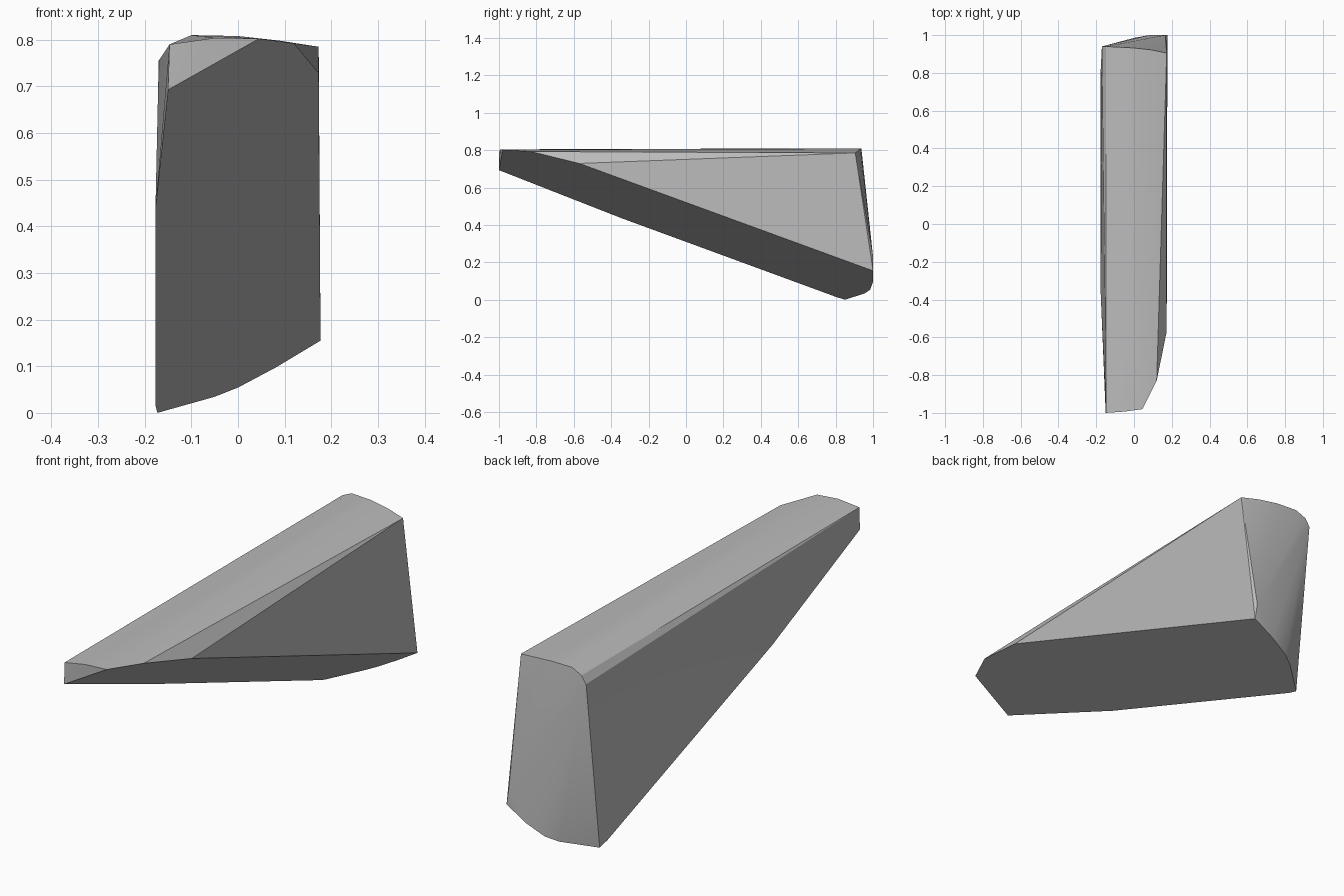
import bpy
import bmesh
import math

default_cube = bpy.data.objects.get("Cube")
if default_cube:
    bpy.data.objects.remove(default_cube, do_unlink=True)


def make_material(name, colour):
    material = bpy.data.materials.new(name)
    material.use_nodes = True
    material.diffuse_color = colour
    shader = next(n for n in material.node_tree.nodes if n.type == "BSDF_PRINCIPLED")
    shader.inputs["Base Color"].default_value = colour
    return material


def on_underside(x, y):
    """Lift an outline point onto the slanted underside plane."""
    return (x, y, 0.155 - 0.367 * (y - 1) + 0.6 * (x - 0.177))


def hull_object(name, points, material):
    """Wrap a closed convex skin around the section points."""
    bm = bmesh.new()
    for point in points:
        bm.verts.new(point)
    hull = bmesh.ops.convex_hull(bm, input=bm.verts[:])
    loose = {v for v in hull["geom_interior"] + hull["geom_unused"]
             if isinstance(v, bmesh.types.BMVert) and not v.link_faces}
    bmesh.ops.delete(bm, geom=list(loose), context="VERTS")
    bmesh.ops.dissolve_limit(bm, angle_limit=math.radians(1),
                             verts=bm.verts[:], edges=bm.edges[:])
    bmesh.ops.recalc_face_normals(bm, faces=bm.faces[:])
    mesh = bpy.data.meshes.new(name)
    bm.to_mesh(mesh)
    bm.free()
    mesh.materials.append(material)
    obj = bpy.data.objects.new(name, mesh)
    bpy.context.collection.objects.link(obj)
    return obj


# Underside outline, from the thin nose round to the rounded heel
underside = [(-0.15, -1), (0.045, -0.98), (0.12, -0.83), (0.173, -0.57),
             (0.177, 1), (0.08, 1), (0, 0.985), (-0.05, 0.957),
             (-0.173, 0.85), (-0.177, 0.8), (-0.177, -0.35)]

# Rounded crown: section at the heel and a flatter one at the nose
heel_crown = [(-0.17, 0.94, 0.755), (-0.147, 0.94, 0.788), (-0.1, 0.937, 0.81),
              (0, 0.932, 0.808), (0.09, 0.922, 0.798), (0.173, 0.905, 0.785)]
nose_crown = [(-0.147, -1, 0.79), (-0.05, -0.993, 0.804)]

# Slight bulge low on the heel face
heel_bulge = [(0.165, 1, 0.23)]

grey = make_material("plain grey", (0.5, 0.5, 0.5, 1))
points = [on_underside(x, y) for x, y in underside]
wedge = hull_object("wedge_block", points + heel_crown + nose_crown + heel_bulge, grey)

# Smooth the rounded parts while keeping the wedge edges crisp
bpy.ops.object.select_all(action="DESELECT")
wedge.select_set(True)
bpy.context.view_layer.objects.active = wedge
bpy.ops.object.shade_smooth_by_angle(angle=math.radians(30))
